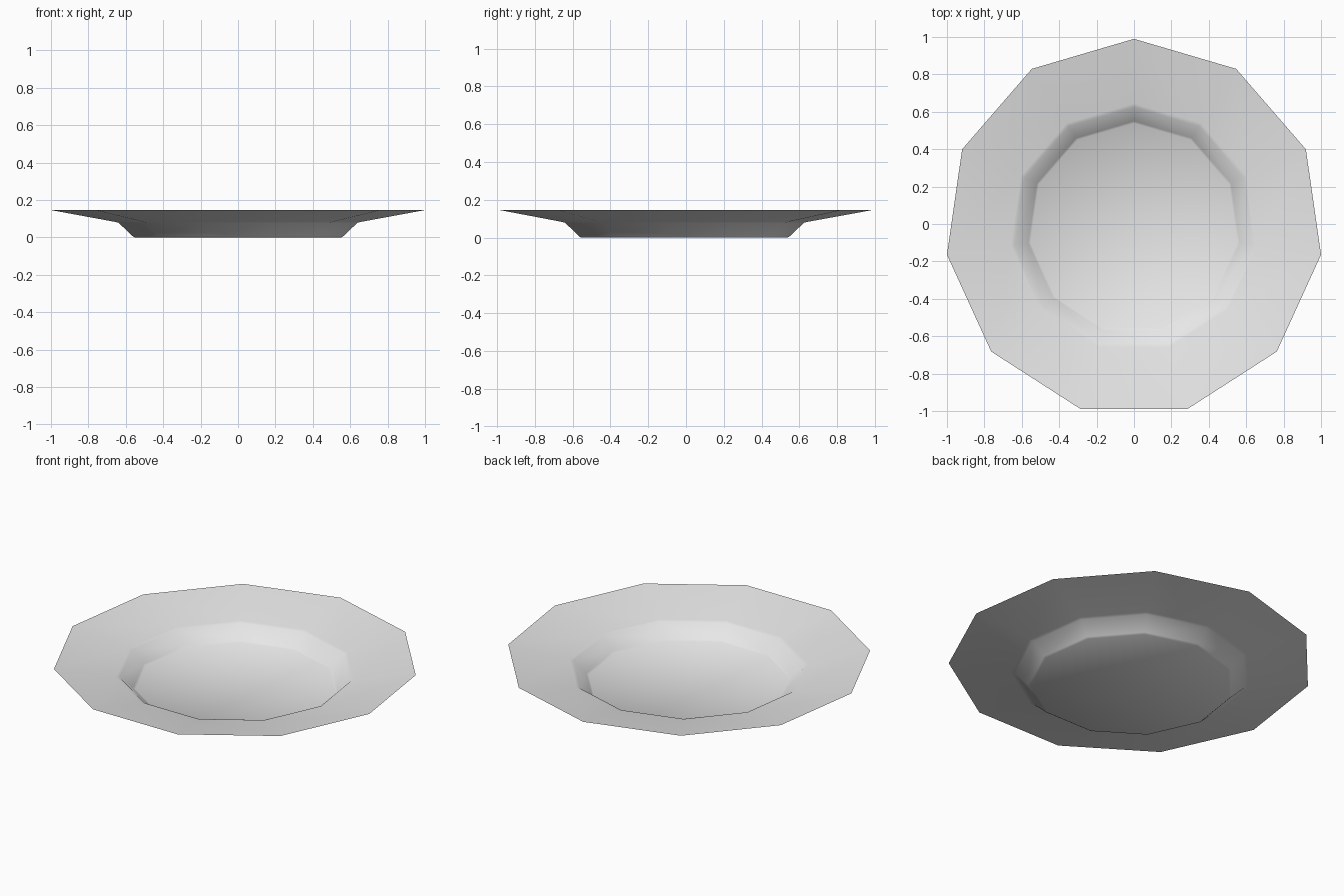
import bpy
import bmesh
from math import cos, sin, pi

cube = bpy.data.objects.get("Cube")
if cube:
    bpy.data.objects.remove(cube, do_unlink=True)

SIDES = 11
RADIUS = 1 / cos(pi / (2 * SIDES))                # widest corners reach x = +-1
CENTRE_Y = -RADIUS * (1 - cos(pi / SIDES)) / 2    # centres the odd-sided outline

# Radius and height: floor edge, wall foot, wall top, rim start, rim edge
PROFILE = [(0.559, 0), (0.571, 0.008), (0.645, 0.078), (0.665, 0.083), (RADIUS, 0.146)]


def flat_material(name, colour):
    mat = bpy.data.materials.new(name)
    mat.use_nodes = True
    mat.diffuse_color = colour
    mat.node_tree.nodes["Principled BSDF"].inputs["Base Color"].default_value = colour
    return mat


def add_ring(bm, radius, height):
    angles = [pi / 2 + 2 * pi * i / SIDES for i in range(SIDES)]
    return [bm.verts.new((radius * cos(a), radius * sin(a) + CENTRE_Y, height))
            for a in angles]


bm = bmesh.new()
rings = [add_ring(bm, r, z) for r, z in PROFILE]

# Floor, as a fan around its centre
centre = bm.verts.new((0, CENTRE_Y, 0))
for i in range(SIDES):
    bm.faces.new((centre, rings[0][i], rings[0][(i + 1) % SIDES]))

# Wall and wide rim, as bands between neighbouring rings
for inner, outer in zip(rings, rings[1:]):
    for i in range(SIDES):
        j = (i + 1) % SIDES
        bm.faces.new((inner[i], outer[i], outer[j], inner[j]))

for face in bm.faces:
    face.smooth = True

mesh = bpy.data.meshes.new("plate")
bm.to_mesh(mesh)
bm.free()
mesh.materials.append(flat_material("light grey", (0.8, 0.8, 0.8, 1)))
plate = bpy.data.objects.new("plate", mesh)
bpy.context.collection.objects.link(plate)
